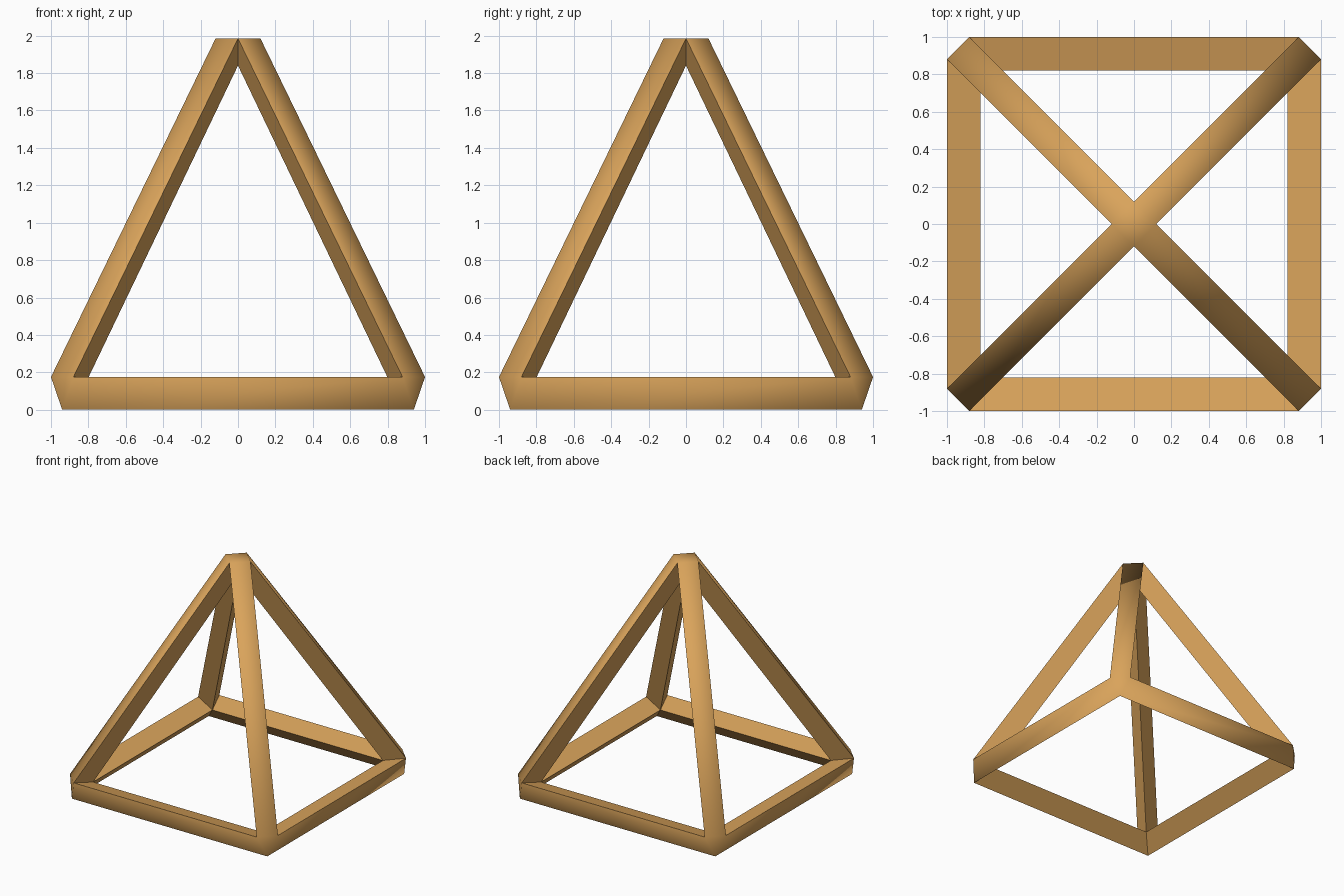
import bpy
import bmesh
import math
from mathutils import Matrix, Vector

cube = bpy.data.objects.get("Cube")
if cube:
    bpy.data.objects.remove(cube, do_unlink=True)

# Warm wood colour
wood = bpy.data.materials.new("warm_wood")
wood.use_nodes = True
colour = (0.70, 0.37, 0.105, 1)
wood.diffuse_color = colour
wood.node_tree.nodes["Principled BSDF"].inputs["Base Color"].default_value = colour

bm = bmesh.new()


def ring(x, y, z):
    """One corner point repeated around the four sides."""
    return [bm.verts.new(Matrix.Rotation(k * math.pi / 2, 3, 'Z') @ Vector((x, y, z)))
            for k in range(4)]


# Corner points of the pyramid frame
bottom = ring(-0.94, -0.94, 0)
left = ring(-0.88, -1, 0.175)
right = ring(0.88, -1, 0.175)
inner = ring(-0.82, -0.82, 0.13)
tip = ring(0, -0.12, 1.985)
inner_tip = bm.verts.new((0, 0, 1.84))

for k in range(4):
    n = (k + 1) % 4
    # Base bar: outer, upper and lower faces
    bm.faces.new((bottom[k], bottom[n], right[k], left[k]))
    bm.faces.new((left[k], right[k], inner[n], inner[k]))
    bm.faces.new((bottom[n], bottom[k], inner[k], inner[n]))
    # Sloping leg: outer face and the two sides of the opening
    bm.faces.new((right[k], left[n], tip[n], tip[k]))
    bm.faces.new((left[k], inner[k], inner_tip, tip[k]))
    bm.faces.new((right[k], tip[k], inner_tip, inner[n]))
    # Cut corner
    bm.faces.new((bottom[n], left[n], right[k]))

# Flat cap
bm.faces.new(tip)
bmesh.ops.recalc_face_normals(bm, faces=bm.faces)

mesh = bpy.data.meshes.new("pyramid_frame")
bm.to_mesh(mesh)
bm.free()
mesh.materials.append(wood)
frame = bpy.data.objects.new("pyramid_frame", mesh)
bpy.context.collection.objects.link(frame)

# Soft outer faces with crisp bar edges
bpy.ops.object.select_all(action='DESELECT')
frame.select_set(True)
bpy.context.view_layer.objects.active = frame
bpy.ops.object.shade_smooth_by_angle(angle=math.radians(60))
